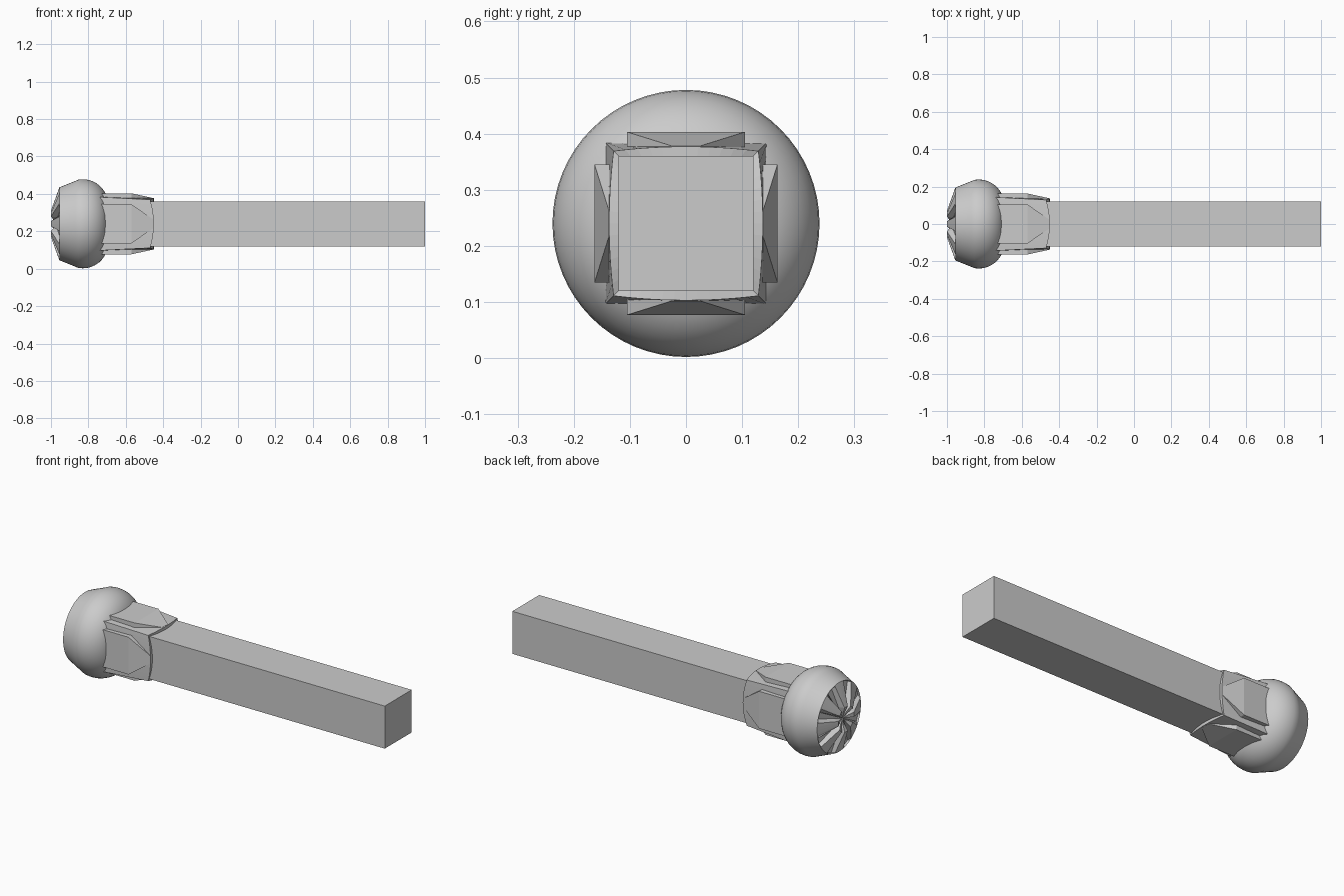
import bpy, bmesh, math

cube = bpy.data.objects.get("Cube")
if cube:
    bpy.data.objects.remove(cube, do_unlink=True)

CZ = 0.24      # height of the long axis
HALF = 0.12    # half width of the square shaft

grey = bpy.data.materials.new("plain grey")
grey.use_nodes = True
colour = (0.6, 0.6, 0.6, 1)
grey.diffuse_color = colour
grey.node_tree.nodes["Principled BSDF"].inputs["Base Color"].default_value = colour


def finish(bm, name):
    bmesh.ops.remove_doubles(bm, verts=bm.verts, dist=1e-5)
    bmesh.ops.recalc_face_normals(bm, faces=bm.faces)
    mesh = bpy.data.meshes.new(name)
    bm.to_mesh(mesh)
    bm.free()
    mesh.materials.append(grey)
    obj = bpy.data.objects.new(name, mesh)
    bpy.context.collection.objects.link(obj)
    return obj


def skin(bm, rows, closed=False):
    """Join rows of points with quads."""
    vs = [[bm.verts.new(p) for p in row] for row in rows]
    n = len(rows[0])
    for a, b in zip(vs, vs[1:]):
        for i in range(n if closed else n - 1):
            j = (i + 1) % n
            bm.faces.new((a[i], a[j], b[j], b[i]))
    return vs


def polar(x, r, a):
    return (x, r * math.cos(a), CZ + r * math.sin(a))


def on_side(k, x, w, h):
    """Point on side k of the shaft: w across the side, h out from the axis."""
    a = k * math.pi / 2
    return (x, w * math.cos(a) - h * math.sin(a),
            CZ + w * math.sin(a) + h * math.cos(a))


# Square shaft
bm = bmesh.new()
rows = [[on_side(k, x, HALF, HALF) for k in range(4)] for x in (-0.8, 1.0)]
for ring in skin(bm, rows, True):
    bm.faces.new(ring)
finish(bm, "shaft")

# Rounded head: straight taper, then a round shoulder
SEG = 64
profile = [(-0.955, 0.195), (-0.87, 0.229)]
for i in range(13):
    a = math.radians(100 - i * 10)
    profile.append((-0.83 + 0.135 * math.cos(a), 0.105 + 0.133 * math.sin(a)))
bm = bmesh.new()
skin(bm, [[polar(x, r, 2 * math.pi * i / SEG) for i in range(SEG)]
          for x, r in profile], True)
head = finish(bm, "head")
bpy.ops.object.select_all(action="DESELECT")
head.select_set(True)
bpy.context.view_layer.objects.active = head
bpy.ops.object.shade_smooth_by_angle(angle=math.radians(35))

# End cap: eight raised spokes parted by grooves
bm = bmesh.new()
rows = []
for r, high, low in ((0.195, -0.955, -0.955), (0.19, -0.957, -0.945),
                     (0.07, -1.0, -0.965), (0.035, -0.985, -0.97)):
    rows.append([polar(low if i % 8 in (3, 4, 5) else high, r,
                       2 * math.pi * i / SEG) for i in range(SEG)])
rings = skin(bm, rows, True)
hub = bm.verts.new((-0.98, 0, CZ))
for i in range(SEG):
    bm.faces.new((rings[-1][i], rings[-1][(i + 1) % SEG], hub))
finish(bm, "end_cap")

# Collar: four flared sides with a bowed front lip
STEPS = 12
bm = bmesh.new()
for k in range(4):
    back, lip, inner = [], [], []
    for i in range(STEPS + 1):
        t = 2 * i / STEPS - 1
        bow = 1 - t * t
        x = -0.47 + 0.02 * bow
        back.append(on_side(k, -0.78, t * 0.145, 0.145))
        lip.append(on_side(k, x, t * 0.129, 0.129 + 0.008 * bow))
        inner.append(on_side(k, x, t * 0.118, 0.118))
    skin(bm, [back, lip, inner])
finish(bm, "collar")

# Raised tapering panel on each side of the collar
outline = [(-0.77, 0.105, 0.163), (-0.57, 0.105, 0.163), (-0.455, 0.025, 0.138)]
for k, name in enumerate(("top", "front", "bottom", "back")):
    bm = bmesh.new()
    rows = []
    for x, w, h in outline:
        rows.append([on_side(k, x, s * w, d)
                     for s, d in ((-1, 0.125), (-1, h), (1, h), (1, 0.125))])
    vs = skin(bm, rows)
    bm.faces.new(vs[0])
    bm.faces.new(vs[-1])
    finish(bm, name + "_collar_panel")
